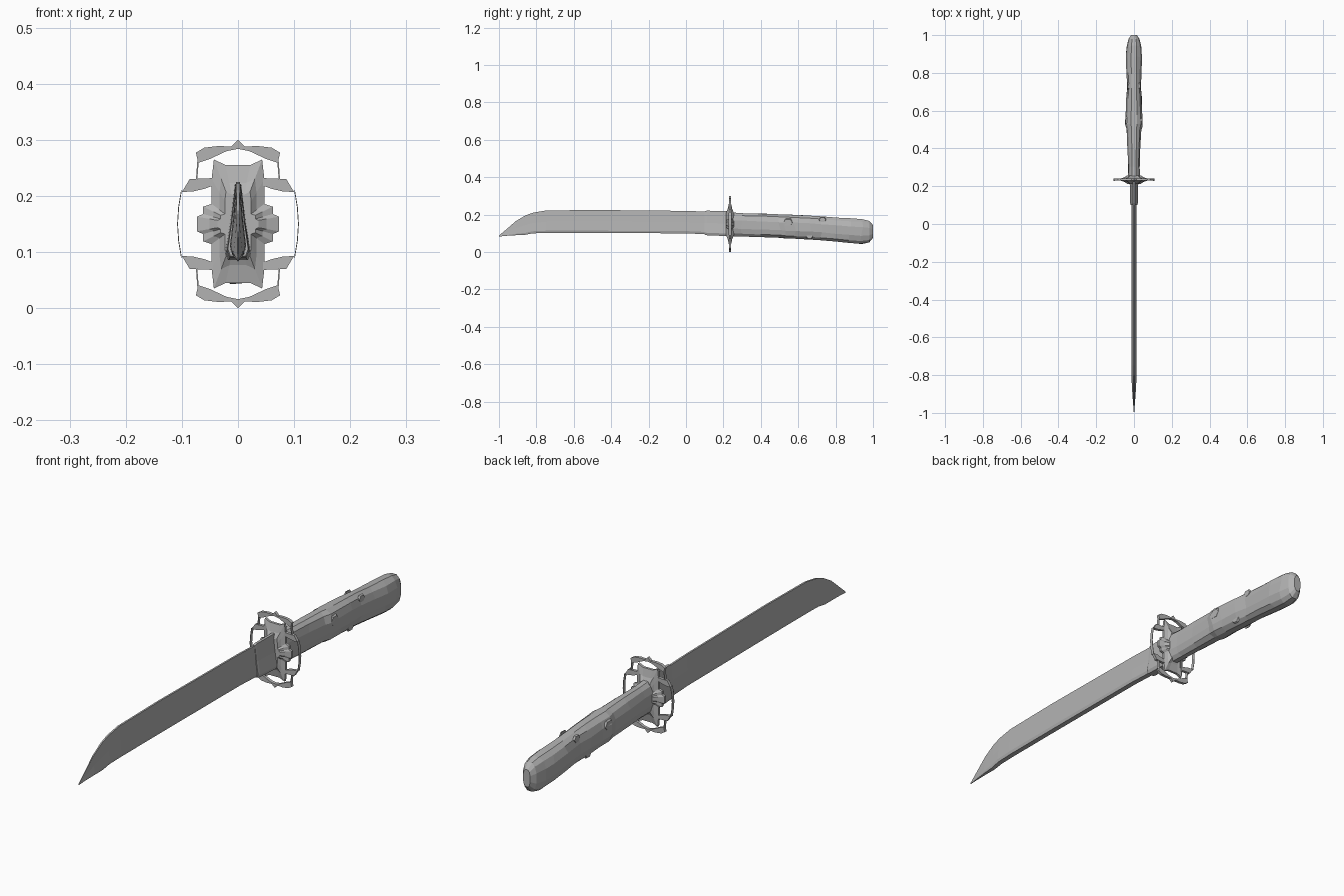
import bpy, bmesh, math, random
from mathutils import Vector

random.seed(4)
if "Cube" in bpy.data.objects:
    bpy.data.objects.remove(bpy.data.objects["Cube"])

steel = bpy.data.materials.new("plain grey")
steel.use_nodes = True
GREY = (0.45, 0.45, 0.45, 1)
steel.diffuse_color = GREY
steel.node_tree.nodes["Principled BSDF"].inputs["Base Color"].default_value = GREY


def finish(name, bm):
    bmesh.ops.recalc_face_normals(bm, faces=bm.faces)
    mesh = bpy.data.meshes.new(name)
    bm.to_mesh(mesh)
    bm.free()
    mesh.materials.append(steel)
    obj = bpy.data.objects.new(name, mesh)
    bpy.context.collection.objects.link(obj)
    return obj


def loft(name, rings):
    """Skin a row of equal rings and cap both ends."""
    bm = bmesh.new()
    loops = [[bm.verts.new(p) for p in ring] for ring in rings]
    n = len(loops[0])
    for a, b in zip(loops, loops[1:]):
        for i in range(n):
            j = (i + 1) % n
            bm.faces.new((a[i], a[j], b[j], b[i]))
    bm.faces.new(loops[0])
    bm.faces.new(loops[-1])
    return finish(name, bm)


MID_Y, MID_Z = 0.235, 0.15


def plate(name, outline, depth, sx=1, sz=1):
    """Flat piece of the guard, flipped into any quarter."""
    rings = [[(x * sx, MID_Y + y, MID_Z + z * sz) for x, z in outline]
             for y in (-depth / 2, depth / 2)]
    return loft(name, rings)


# Blade: y, lower edge, upper edge, half width
stations = [(-1, .083, .088, .001), (-.96, .087, .122, .004), (-.91, .09, .165, .008),
            (-.86, .092, .195, .011), (-.82, .1, .21, .013), (-.75, .102, .222, .014),
            (-.5, .102, .225, .014), (0, .1, .22, .014), (.23, .09, .212, .014)]


def blade_ring(y, low, high, w):
    h = high - low
    half = [(w * .25, high), (w * .6, low + h * .5), (w, low + h * .1), (w * .75, low)]
    return [(x, y, z) for x, z in half] + [(-x, y, z) for x, z in reversed(half)]


loft("blade", [blade_ring(*s) for s in stations])

# Tapered collar where the blade meets the guard
loft("blade_collar", [blade_ring(.1, .093, .218, .018), blade_ring(.11, .09, .221, .02),
                      blade_ring(.23, .085, .22, .023)])

# Grip: y, lower edge, upper edge, half width, slightly uneven like carved wood
grip = [(.24, .083, .214, .032), (.3, .082, .21, .03), (.4, .079, .207, .035),
        (.5, .075, .203, .039), (.525, .072, .202, .047), (.58, .07, .2, .044),
        (.66, .066, .196, .042), (.72, .062, .192, .037), (.8, .055, .185, .04),
        (.88, .047, .181, .043), (.94, .042, .177, .039), (.98, .05, .168, .03),
        (1, .075, .145, .016)]
SIDES = 12


def grip_point(y, low, high, w, i):
    a = math.tau * (i + .5) / SIDES
    c, s = math.cos(a), math.sin(a)
    x = math.copysign(abs(c) ** .8, c) * w
    z = math.copysign(abs(s) ** .8, s) * (high - low) / 2
    return Vector((x, y, (high + low) / 2 + z))


rings = []
for k, (y, low, high, w) in enumerate(grip):
    wobble = .003 if 0 < k < len(grip) - 2 else 0
    ring = []
    for i in range(SIDES):
        p = grip_point(y, low, high, w, i)
        p.x *= 1 + random.uniform(-1, 1) * wobble * 16
        p.y += random.uniform(-1, 1) * wobble * 3
        p.z += random.uniform(-1, 1) * wobble * .4
        ring.append(p)
    rings.append(ring)
loft("grip", rings)

# Raised chips on both flanks of the grip: y, z, radius
for k, (y, z, r) in enumerate([(.545, .158, .03), (.66, .085, .022), (.73, .172, .022)]):
    for side, label in ((1, "left"), (-1, "right")):
        x = .038 if k == 0 else .027
        chip = [[(side * (x + dx), y + r * s * math.cos(a), z + r * s * .8 * math.sin(a))
                 for a in (math.tau * i / 6 for i in range(6))]
                for dx, s in ((0, 1), (.007, .8))]
        loft(f"{label}_grip_chip_{k + 1}", chip)

# Guard core: stepped outline with side lobes, thick at the middle and thin at the rim
quarter = [(.073, .013), (.062, .018), (.062, .031), (.047, .036), (.047, .08),
           (.043, .115), (.022, .105)]
outline = quarter + [(-x, z) for x, z in reversed(quarter)]
outline += [(-x, -z) for x, z in quarter] + [(x, -z) for x, z in reversed(quarter)]
layers = [(-.022, .5), (-.012, .7), (-.005, 1), (.005, 1), (.012, .7), (.022, .5)]
loft("guard_core", [[(x * s, MID_Y + y, MID_Z + z * s) for x, z in outline]
                    for y, s in layers])

# Openwork rim, one quarter repeated four times
arm = [(.04, .082), (.086, .08), (.1, .057), (.08, .058), (.059, .063), (.04, .07)]
lobe = [(.0, .15), (.012, .138), (.035, .139), (.06, .136), (.075, .127), (.071, .109),
        (.05, .116), (.02, .13), (0, .134)]
link = [(.07, .112), (.0725, .112), (.075, .079), (.0725, .079)]
band = [(.1, .06), (.1015, .06), (.1065, .03), (.1085, 0), (.107, 0), (.105, .03)]
for sx, side in ((1, "left"), (-1, "right")):
    for sz, level in ((1, "upper"), (-1, "lower")):
        for part, shape, depth in (("arm", arm, .012), ("lobe", lobe, .012),
                                   ("link", link, .012), ("band", band, .014)):
            plate(f"{level}_{side}_guard_{part}", shape, depth, sx, sz)
